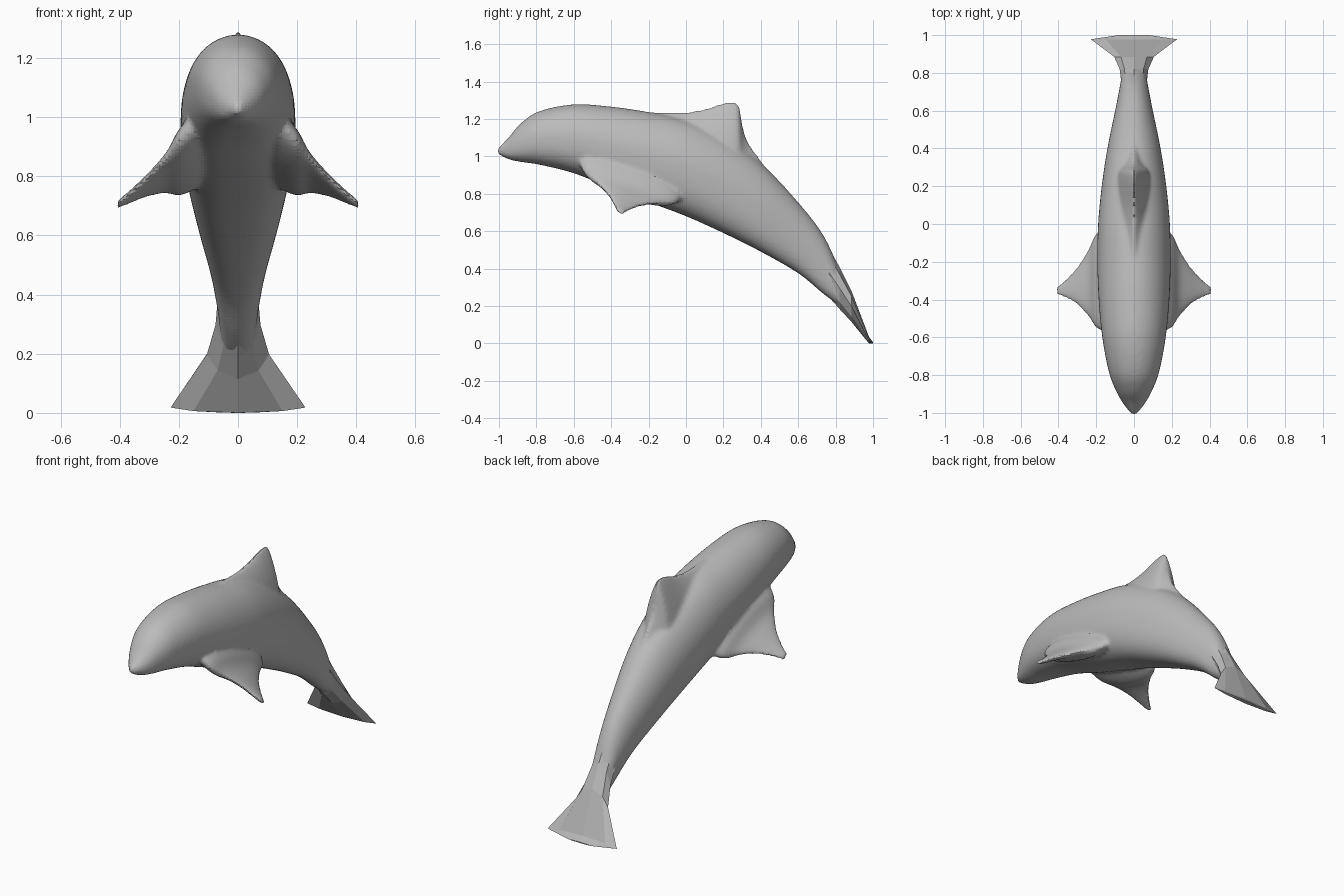
import bpy
import bmesh
from math import cos, sin, pi
from mathutils import Vector

cube = bpy.data.objects.get("Cube")
if cube:
    bpy.data.objects.remove(cube)

grey = bpy.data.materials.new("skin grey")
grey.use_nodes = True
tone = (0.5, 0.5, 0.5, 1)
grey.diffuse_color = tone
grey.node_tree.nodes["Principled BSDF"].inputs["Base Color"].default_value = tone


def smooth_rows(rows, steps):
    """Catmull-Rom interpolation between hand-set stations."""
    v = [Vector(r) for r in rows]
    out = []
    for i in range(len(v) - 1):
        a, b, c, d = v[max(i - 1, 0)], v[i], v[i + 1], v[min(i + 2, len(v) - 1)]
        for s in range(steps):
            t = s / steps
            out.append(b + (c - a) * t / 2 + (a * 2 - b * 5 + c * 4 - d) * t * t / 2
                       + (b * 3 - a - c * 3 + d) * t ** 3 / 2)
    return out + [v[-1]]


def power(value, k):
    return (1 if value >= 0 else -1) * abs(value) ** k


def loft(bm, rings):
    """Bridge rings of points into a closed skin."""
    loops = [[bm.verts.new(p) for p in ring] for ring in rings]
    n = len(loops[0])
    for a, b in zip(loops, loops[1:]):
        for i in range(n):
            j = (i + 1) % n
            bm.faces.new((a[i], a[j], b[j], b[i]))
    bm.faces.new(loops[0][::-1])
    bm.faces.new(loops[-1])


def upright_ring(row, sides, k_top, k_low):
    """Cross-section at one y, from (y, bottom, top, half width)."""
    y, low, high, w = row
    ring = []
    for i in range(sides):
        a = 2 * pi * i / sides
        k = k_top if sin(a) >= 0 else k_low
        ring.append((w * power(cos(a), k), y,
                     (low + high) / 2 + (high - low) / 2 * power(sin(a), k)))
    return ring


def fin_ring(row, side, sides=32):
    """Flipper section at one x, from (x, front, back, bottom, top)."""
    x, front, back, low, high = row
    ring = []
    for i in range(sides):
        a = 2 * pi * i / sides
        dy = (back - front) / 2 * cos(a)
        ring.append((side * x, (front + back) / 2 + dy,
                     (low + high) / 2 + (high - low) / 2 * sin(a) - 0.32 * dy))
    return ring


def finish(bm, name):
    bmesh.ops.recalc_face_normals(bm, faces=bm.faces[:])
    mesh = bpy.data.meshes.new(name)
    bm.to_mesh(mesh)
    bm.free()
    mesh.materials.append(grey)
    ob = bpy.data.objects.new(name, mesh)
    bpy.context.collection.objects.link(ob)
    return ob


# Torso: snout to tail stock
torso = [(-1.01, 1.015, 1.04, 0.012), (-0.95, 0.985, 1.1, 0.058),
         (-0.88, 0.97, 1.18, 0.097), (-0.78, 0.955, 1.243, 0.134),
         (-0.6, 0.91, 1.278, 0.168), (-0.4, 0.83, 1.266, 0.187),
         (-0.2, 0.755, 1.237, 0.194), (0, 0.68, 1.195, 0.19),
         (0.2, 0.59, 1.105, 0.171), (0.4, 0.49, 0.965, 0.141),
         (0.6, 0.375, 0.755, 0.1), (0.74, 0.26, 0.57, 0.073),
         (0.84, 0.19, 0.345, 0.058), (0.9, 0.165, 0.21, 0.03)]
bm = bmesh.new()
loft(bm, [upright_ring(r, 48, 1, 0.78) for r in smooth_rows(torso, 6)])

# Dorsal fin: a slim flared ridge rising to a blunt tip
dorsal = [(-0.25, 1.06, 1.238, 0.05), (-0.1, 1.0, 1.238, 0.075),
          (0, 0.95, 1.238, 0.088), (0.1, 0.88, 1.255, 0.09),
          (0.2, 0.8, 1.287, 0.088), (0.265, 0.77, 1.292, 0.082),
          (0.288, 0.76, 1.26, 0.075), (0.302, 0.76, 1.17, 0.07),
          (0.33, 0.75, 1.085, 0.065), (0.39, 0.75, 0.995, 0.055),
          (0.48, 0.7, 0.87, 0.04)]
loft(bm, [upright_ring(r, 32, 1.6, 1) for r in smooth_rows(dorsal, 5)])

# Pair of flippers whose roots lie along the slope of the belly
flipper = [(0.09, -0.56, -0.04, 0.84, 0.98), (0.15, -0.57, -0.02, 0.79, 0.97),
           (0.2, -0.55, -0.05, 0.768, 0.925), (0.24, -0.495, -0.13, 0.772, 0.855),
           (0.3, -0.43, -0.225, 0.748, 0.8), (0.36, -0.395, -0.29, 0.716, 0.752),
           (0.408, -0.375, -0.33, 0.69, 0.717)]
for side in (1, -1):
    loft(bm, [fin_ring(r, side) for r in smooth_rows(flipper, 5)])

# Fuse torso and fins into one blended skin
body = finish(bm, "body")
remesh = body.modifiers.new("fuse", "REMESH")
remesh.mode = "VOXEL"
remesh.voxel_size = 0.011
blend = body.modifiers.new("blend", "SMOOTH")
blend.factor = 0.5
blend.iterations = 10

# Tail fluke: a few flat facets widening to the trailing edge
fluke = [(0.74, 0.275, 0.555, 0.066), (0.82, 0.185, 0.41, 0.076),
         (0.885, 0.115, 0.28, 0.105), (0.978, 0.0, 0.036, 0.228),
         (1.0, 0.0, 0.006, 0.08)]
bm = bmesh.new()
loft(bm, [upright_ring(r, 8, 1.2, 1.2) for r in fluke])
finish(bm, "tail_fluke")
